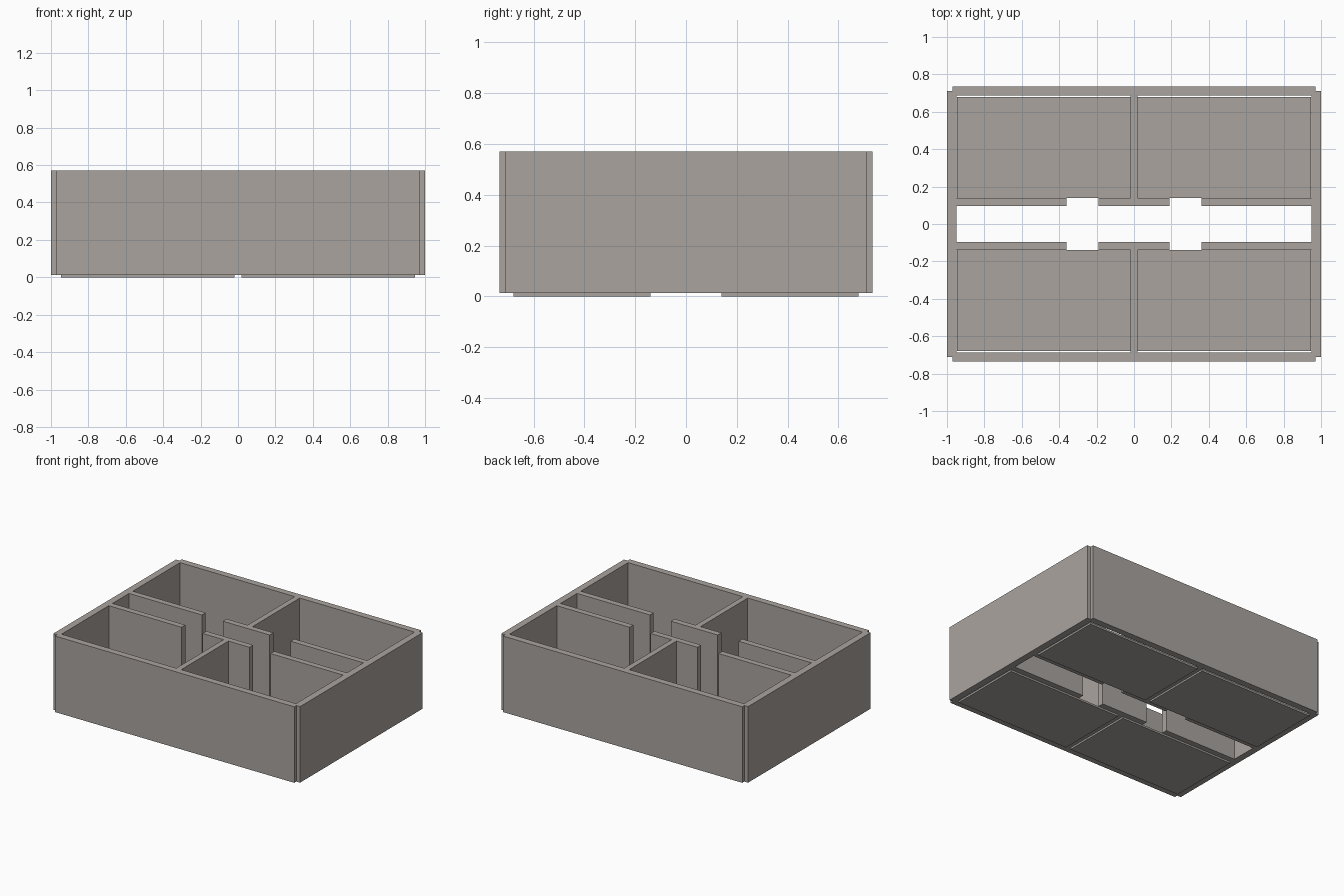
import bpy
import bmesh
from mathutils import Matrix, Vector

cube = bpy.data.objects.get("Cube")
if cube:
    bpy.data.objects.remove(cube, do_unlink=True)

# One warm grey for the whole building
COLOR = (0.40, 0.37, 0.345, 1.0)
plaster = bpy.data.materials.new("warm_grey_plaster")
plaster.use_nodes = True
plaster.diffuse_color = COLOR
plaster.node_tree.nodes["Principled BSDF"].inputs["Base Color"].default_value = COLOR

# Plan dimensions
BASE, TOP = 0.013, 0.57          # wall bottom and top
HALF_X, HALF_Y = 1.0, 0.734      # outer faces
IN_X, IN_Y = 0.95, 0.686         # inner faces of the outer walls
NOTCH_X, NOTCH_Y = 0.97, 0.71    # where the walls stop at the notched corners
HALL_IN, HALL_OUT = 0.096, 0.139 # hallway wall faces
DOOR_IN, DOOR_OUT = 0.19, 0.36   # doorway jambs
DIV = 0.02                       # half thickness of the room divider


def box(name, x, y, z=(BASE, TOP)):
    """Axis-aligned box given by its extent on each axis."""
    low = Vector((min(x), min(y), min(z)))
    high = Vector((max(x), max(y), max(z)))
    bm = bmesh.new()
    bmesh.ops.create_cube(bm, size=1.0)
    bmesh.ops.scale(bm, vec=high - low, verts=bm.verts)
    bmesh.ops.transform(bm, matrix=Matrix.Translation((low + high) / 2), verts=bm.verts)
    mesh = bpy.data.meshes.new(name)
    bm.to_mesh(mesh)
    bm.free()
    mesh.materials.append(plaster)
    obj = bpy.data.objects.new(name, mesh)
    bpy.context.collection.objects.link(obj)
    return obj


# Side walls
for side, sx in (("left", 1), ("right", -1)):
    box(f"{side}_outer_wall", (sx * IN_X, sx * HALF_X), (-NOTCH_Y, NOTCH_Y))

for end, sy in (("front", -1), ("back", 1)):
    # Long outer wall, room divider and hallway wall between the doors
    hall = (sy * HALL_IN, sy * HALL_OUT)
    box(f"{end}_outer_wall", (-NOTCH_X, NOTCH_X), (sy * IN_Y, sy * HALF_Y))
    box(f"{end}_room_divider", (-DIV, DIV), (sy * HALL_OUT, sy * IN_Y))
    box(f"{end}_hall_wall_middle", (-DOOR_IN, DOOR_IN), hall)
    for side, sx in (("left", 1), ("right", -1)):
        # Hallway wall beyond the door, and the room's floor slab
        box(f"{end}_{side}_hall_wall", (sx * DOOR_OUT, sx * IN_X), hall)
        box(f"{end}_{side}_floor", (sx * DIV, sx * (IN_X - 0.003)),
            (sy * HALL_OUT, sy * 0.679), (0.0, BASE + 0.001))
